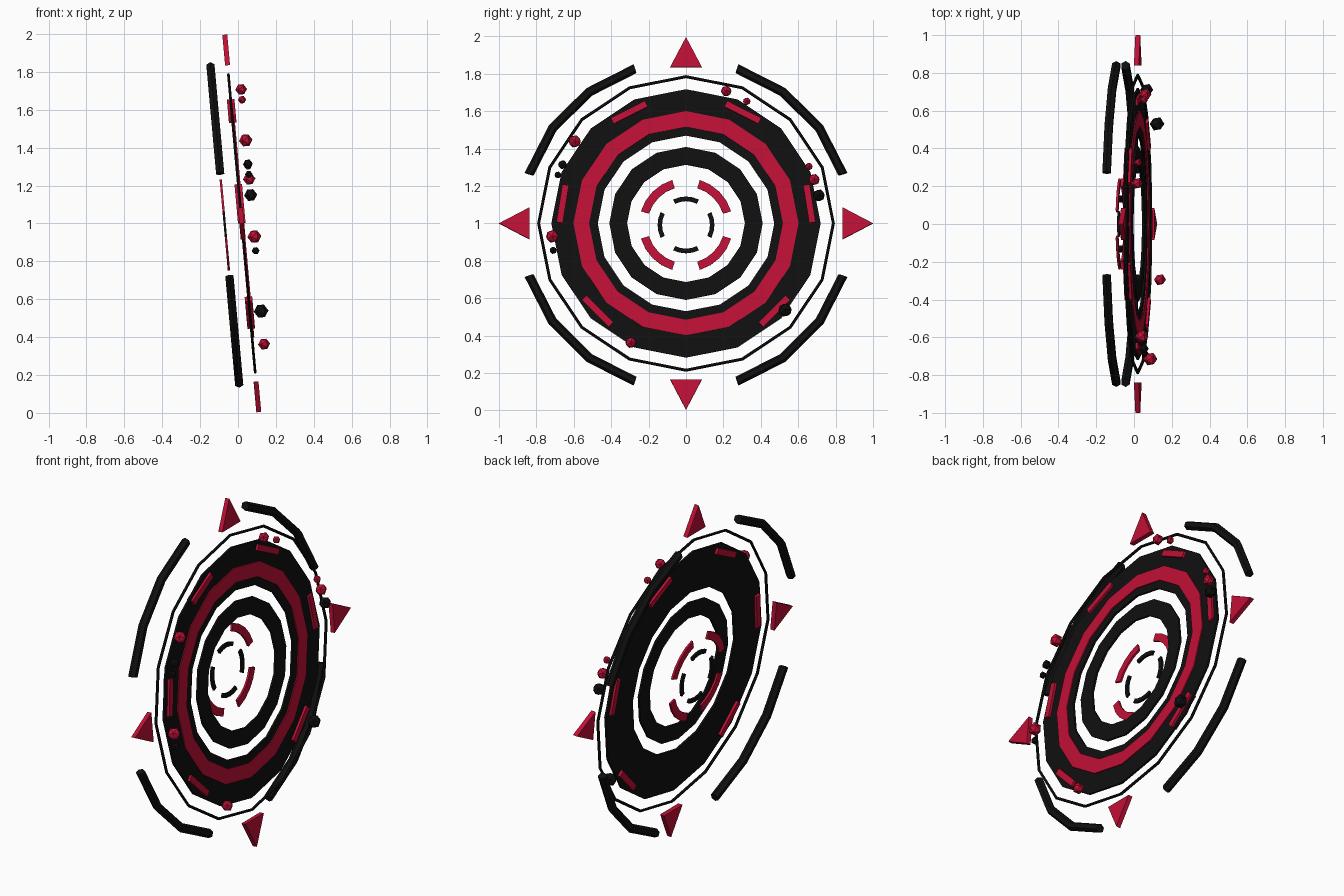
import bpy, bmesh
from math import sin, cos, pi, radians, atan
from mathutils import Matrix, Vector

cube = bpy.data.objects.get("Cube")
if cube:
    bpy.data.objects.remove(cube)

# Local frame: x runs along the width, y up the tilted disc, z out of its face
t = atan(0.09)
TILT = Matrix(((0, -sin(t), cos(t), 0.02), (1, 0, 0, 0),
               (0, cos(t), sin(t), 1), (0, 0, 0, 1)))


def material(name, color):
    m = bpy.data.materials.new(name)
    m.use_nodes = True
    m.diffuse_color = color
    bsdf = next(n for n in m.node_tree.nodes if n.type == 'BSDF_PRINCIPLED')
    bsdf.inputs["Base Color"].default_value = color
    return m


BLACK = material("black", (0.005, 0.005, 0.005, 1))
RED = material("crimson", (0.53, 0.005, 0.036, 1))


def finish(name, bm, mat):
    bmesh.ops.recalc_face_normals(bm, faces=bm.faces[:])
    me = bpy.data.meshes.new(name)
    bm.to_mesh(me)
    bm.free()
    me.materials.append(mat)
    ob = bpy.data.objects.new(name, me)
    ob.matrix_world = TILT
    bpy.context.collection.objects.link(ob)
    return ob


def sweep(name, profile, mat, a0=0, a1=360, segs=16):
    """Sweep a (radius, height) profile round the disc axis."""
    bm = bmesh.new()
    full = a1 - a0 == 360
    loops = []
    for i in range(segs if full else segs + 1):
        a = radians(a0 + (a1 - a0) * i / segs)
        loops.append([bm.verts.new((r * cos(a), r * sin(a), h)) for r, h in profile])
    n = len(profile)
    for i in range(segs):
        p, q = loops[i], loops[(i + 1) % len(loops)]
        for j in range(n):
            k = (j + 1) % n
            bm.faces.new((p[j], p[k], q[k], q[j]))
    if not full:
        bm.faces.new(loops[0])
        bm.faces.new(loops[-1])
    return finish(name, bm, mat)


def flat(r0, r1, h0, h1):
    return [(r0, h0), (r1, h0), (r1, h1), (r0, h1)]


def tube(r, size, h=0):
    return [(r + size * cos(k * pi / 3), h + size * sin(k * pi / 3)) for k in range(6)]


# Concentric rings
sweep("main_ring", flat(0.472, 0.72, -0.006, 0.006), BLACK)
sweep("main_ring_stripe", flat(0.518, 0.602, 0.006, 0.012), RED)
sweep("inner_ring", flat(0.315, 0.41, -0.006, 0.006), BLACK)
sweep("thin_outer_ring", tube(0.788, 0.008), BLACK)

# Arcs and pointers repeated round the four quarters
BACK = -0.09
for q in range(4):
    a = q * 90
    sweep(f"outer_arc_{q + 1}", tube(0.882, 0.025, BACK), BLACK, a + 18, a + 72, 3)
    sweep(f"centre_red_arc_{q + 1}", flat(0.207, 0.252, BACK - 0.006, BACK + 0.006),
          RED, a + 17, a + 73, 4)
    sweep(f"centre_black_arc_{q + 1}", flat(0.128, 0.152, BACK - 0.006, BACK + 0.006),
          BLACK, a - 27, a + 27, 4)
    bm = bmesh.new()
    ends = [[bm.verts.new((x, y, h)) for x, y in ((1, 0), (0.838, 0.085), (0.838, -0.085))]
            for h in (-0.013, 0.013)]
    for e in ends:
        bm.faces.new(e)
    for j in range(3):
        k = (j + 1) % 3
        bm.faces.new((ends[0][j], ends[0][k], ends[1][k], ends[1][j]))
    bm.transform(Matrix.Rotation(radians(a), 4, 'Z'))
    finish(f"pointer_{q + 1}", bm, RED)

# Red bars set through the main ring
for i, step in enumerate((-135, -81, -27, 27, 81, 135)):
    bm = bmesh.new()
    bmesh.ops.create_cube(bm, size=1)
    bm.transform(Matrix.Rotation(radians(90 + step), 4, 'Z')
                 @ Matrix.Translation((0.668, 0, 0))
                 @ Matrix.Diagonal((0.035, 0.205, 0.04, 1)))
    finish(f"ring_bar_{i + 1}", bm, RED)

# Faceted beads floating in front of the ring: x, height, radius
red_beads = ((0.215, 1.71, 0.031), (0.325, 1.655, 0.022), (-0.595, 1.44, 0.036),
             (0.685, 1.235, 0.033), (0.657, 1.305, 0.022), (-0.715, 0.93, 0.037),
             (-0.295, 0.36, 0.032))
black_beads = ((-0.66, 1.315, 0.026), (-0.685, 1.26, 0.02), (0.71, 1.15, 0.035),
               (-0.71, 0.855, 0.021), (0.53, 0.535, 0.039))
for label, mat, beads in (("red", RED, red_beads), ("black", BLACK, black_beads)):
    for i, (x, z, r) in enumerate(beads):
        bm = bmesh.new()
        bmesh.ops.create_icosphere(bm, subdivisions=1, radius=r)
        bm.transform(Matrix.Translation(Vector((x, z - 1.005, 0.06))))
        finish(f"{label}_bead_{i + 1}", bm, mat)
